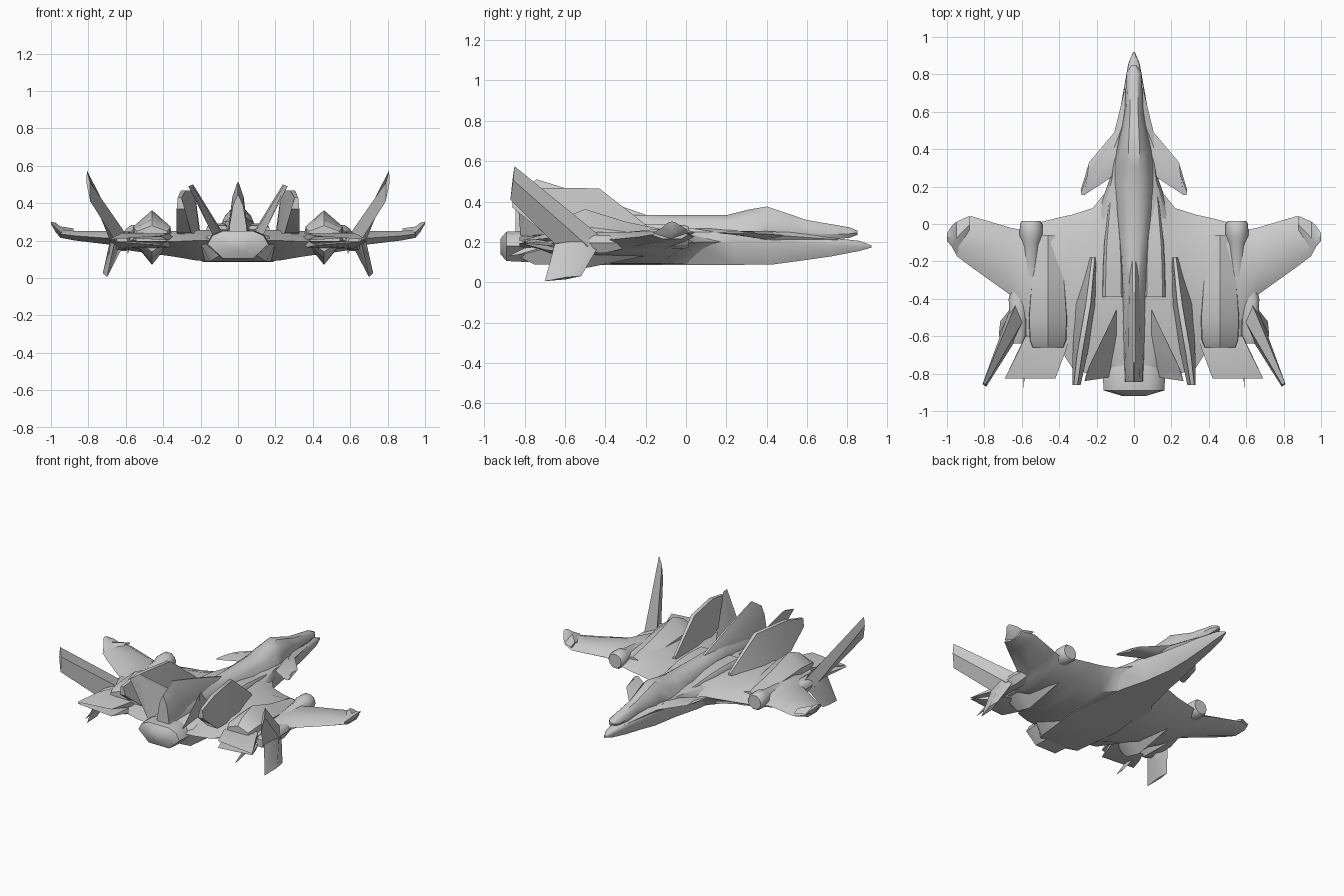
import bpy, math
from mathutils import Vector


def make(name, verts, faces, mirror=False, angle=40):
    """Mesh object with clean normals, optional mirror over x, and angle-limited smoothing."""
    me = bpy.data.meshes.new(name)
    me.from_pydata(verts, [], faces)
    ob = bpy.data.objects.new(name, me)
    bpy.context.collection.objects.link(ob)
    bpy.ops.object.select_all(action='DESELECT')
    ob.select_set(True)
    bpy.context.view_layer.objects.active = ob
    bpy.ops.object.mode_set(mode='EDIT')
    bpy.ops.mesh.select_all(action='SELECT')
    bpy.ops.mesh.normals_make_consistent(inside=False)
    bpy.ops.object.mode_set(mode='OBJECT')
    bpy.ops.object.shade_smooth_by_angle(angle=math.radians(angle))
    if mirror:
        m = ob.modifiers.new("mirror", 'MIRROR')
        m.use_mirror_merge = False
    return ob


def loft(name, rings, mirror=False, angle=40):
    """Skin a row of equal-length rings and cap both ends."""
    n = len(rings[0])
    verts = [p for r in rings for p in r]
    faces = [(i * n + j, i * n + (j + 1) % n, (i + 1) * n + (j + 1) % n, (i + 1) * n + j)
             for i in range(len(rings) - 1) for j in range(n)]
    faces += [tuple(range(n)), tuple(range(len(verts) - n, len(verts)))]
    return make(name, verts, faces, mirror, angle)


def hull(y, w, zm, zt, zb, wt, wb, cx=0):
    """Eight-sided section: broad waist, narrower roof and belly."""
    return [(cx + x, y, z) for x, z in
            ((w, zm), ((w + wt) * .56, (zm + zt * 2) / 3), (wt, zt), (-wt, zt),
             (-(w + wt) * .56, (zm + zt * 2) / 3), (-w, zm), (-wb, zb), (wb, zb))]


def fin(name, root, tip, thick, tip_thick=0.006, mirror=True):
    """Diamond-section blade from a root chord to a tip chord."""
    rings = []
    a, b = [Vector(p) for p in root]
    c, d = [Vector(p) for p in tip]
    n = (b - a).cross(c - a).normalized()
    for p, q, t in ((a, b, thick), (c, d, tip_thick)):
        mid = p.lerp(q, .4)
        rings.append([p, mid + n * t / 2, q, mid - n * t / 2])
    return loft(name, rings, mirror)


# Lower fuselage with pointed chin nose
loft("lower_fuselage", [hull(*s) for s in (
    (.92, .004, .178, .182, .172, .003, .003),
    (.86, .03, .18, .205, .155, .018, .018),
    (.72, .055, .185, .22, .128, .035, .03),
    (.58, .08, .19, .235, .108, .045, .04),
    (.43, .11, .20, .26, .088, .06, .06),
    (.24, .13, .20, .27, .086, .08, .09),
    (.05, .20, .19, .265, .086, .10, .14),
    (-.40, .24, .18, .255, .086, .10, .19),
    (-.75, .20, .18, .25, .088, .08, .15),
    (-.82, .12, .18, .23, .12, .06, .10))])

# Upper nose, cockpit hump and spine
loft("cockpit_and_spine", [hull(*s) for s in (
    (.85, .012, .245, .255, .235, .006, .006),
    (.81, .04, .24, .272, .22, .018, .02),
    (.60, .05, .24, .308, .20, .022, .04),
    (.52, .065, .24, .335, .20, .025, .05),
    (.40, .092, .25, .375, .20, .03, .07),
    (.31, .102, .25, .36, .20, .03, .08),
    (.20, .11, .24, .332, .20, .035, .09),
    (-.10, .09, .24, .332, .20, .03, .08),
    (-.40, .065, .24, .335, .20, .025, .06),
    (-.84, .055, .22, .31, .17, .02, .05))])

# Central tail fin growing out of the spine
loft("central_fin", [hull(*s) for s in (
    (-.20, .03, .28, .335, .25, .008, .03),
    (-.45, .042, .28, .42, .22, .006, .045),
    (-.74, .05, .28, .51, .2, .004, .05),
    (-.845, .045, .28, .44, .2, .004, .05))])

# Shoulder boxes beside the spine
loft("shoulder_box", [hull(y, w, .24, t, .2, w * .7, w, .11) for y, w, t in
                      ((.15, .02, .25), (-.1, .05, .285), (-.25, .058, .29), (-.39, .06, .28))], True)

# Blended wing: x, leading y, trailing y, mid z, top z, bottom z
wing = ((0, .3, -.8, .2, .265, .09), (.11, .25, -.81, .2, .26, .09), (.16, .16, -.815, .2, .257, .09),
        (.22, .085, -.81, .2, .255, .093),
        (.33, .05, -.77, .195, .25, .112), (.4, .035, -.66, .195, .25, .122),
        (.5, .01, -.65, .195, .25, .135), (.57, -.01, -.61, .2, .25, .145),
        (.61, -.03, -.5, .2, .25, .155), (.66, -.02, -.38, .21, .25, .175),
        (.87, .042, -.23, .225, .252, .2), (.95, .01, -.17, .235, .255, .215))
loft("wing", [[(x, l, m), (x, l + (t - l) * .18, u), (x, l + (t - l) * .7, u), (x, t, m),
               (x, l + (t - l) * .7, b), (x, l + (t - l) * .18, b)] for x, l, t, m, u, b in wing], True)

# Upturned wing tips
loft("wing_tip", [[(x, l, z), (x, (l + t) / 2, z + h), (x, t, z), (x, (l + t) / 2, z - h)]
                  for x, l, t, z, h in ((.88, .043, -.05, .245, .02), (.95, .012, -.165, .245, .03),
                                        (.975, -.01, -.12, .27, .025), (1.0, -.05, -.09, .295, .006))], True)

# Round wing pods, sinking into the wing behind
loft("wing_pod", [[(.55 + r * math.cos(a * math.pi / 5), y, z + r * math.sin(a * math.pi / 5))
                   for a in range(10)]
                  for y, r, z in ((.015, .05, .225), (0, .06, .225), (-.06, .062, .225),
                                  (-.1, .05, .22), (-.3, .04, .21), (-.6, .03, .2))], True)

# Rear engine ridges: broad wedges above and below the wing
loft("engine_ridge", [[(.46 + w, y, .2), (.46 + w * .95, y, s), (.46, y, t), (.46 - w * .95, y, s),
                       (.46 - w, y, .2), (.46, y, b)] for y, w, s, t, b in (
    (-.06, .05, .235, .25, .16), (-.3, .09, .25, .30, .11), (-.5, .105, .275, .362, .07),
    (-.62, .10, .265, .315, .10), (-.66, .085, .25, .28, .14))], True)

# Swept rear flaps and trailing spikes
for label, dz, s in (("upper", .215, 1), ("lower", .185, -1)):
    fin(label + "_rear_flap", ((.34, -.6, dz), (.42, -.825, dz + s * .01)),
        ((.58, -.6, dz + s * .03), (.69, -.825, dz - s * .01)), .035, .025)
fin("trailing_spike", ((.585, -.6, .19), (.585, -.8, .17)), ((.588, -.8, .14), (.59, -.88, .13)), .012)

# Canards with their root strakes
fin("canard", ((.08, .52, .23), (.09, .27, .23)), ((.24, .33, .242), (.265, .155, .245)), .045, .022)
fin("canard_tip", ((.24, .33, .242), (.265, .155, .245)), ((.285, .18, .245), (.28, .155, .245)), .022)
fin("canard_strake", ((.04, .76, .21), (.06, .3, .225)), ((.105, .49, .23), (.12, .28, .235)), .06, .04)

# Tall outer fins, ventral fins and their root fairing
fin("outer_fin", ((.615, -.39, .2), (.645, -.64, .18)), ((.808, -.85, .575), (.79, -.87, .41)), .10, .02)
fin("ventral_fin", ((.635, -.42, .2), (.66, -.65, .19)), ((.715, -.52, .03), (.70, -.7, .005)), .08, .03)
loft("fin_root_fairing", [hull(y, w, .195, .195 + w * .8, .195 - w, w * .5, w * .5, .62)
                          for y, w in ((-.25, .015), (-.4, .05), (-.6, .045), (-.64, .03))], True)

# Leaning inner fins
fin("inner_fin", ((.08, -.43, .24), (.13, -.82, .22)), ((.24, -.76, .50), (.265, -.84, .49)), .03)

# Side fins splayed outward towards the rear
loft("side_fin", [[(a, y, b), (c, y, t), (d, y, t), (e, y, b)] for y, a, c, d, e, b, t in (
    (-.18, .20, .21, .225, .25, .23, .27),
    (-.43, .205, .232, .258, .315, .23, .465),
    (-.70, .25, .278, .305, .328, .24, .468),
    (-.86, .285, .302, .322, .328, .37, .43))], True)

# Central exhaust nozzle
loft("exhaust_nozzle", [hull(y, w, .18, t, b, w * .5, w * .5) for y, w, t, b in (
    (-.72, .13, .24, .11), (-.79, .168, .255, .10), (-.89, .162, .25, .105), (-.92, .06, .215, .14))])
